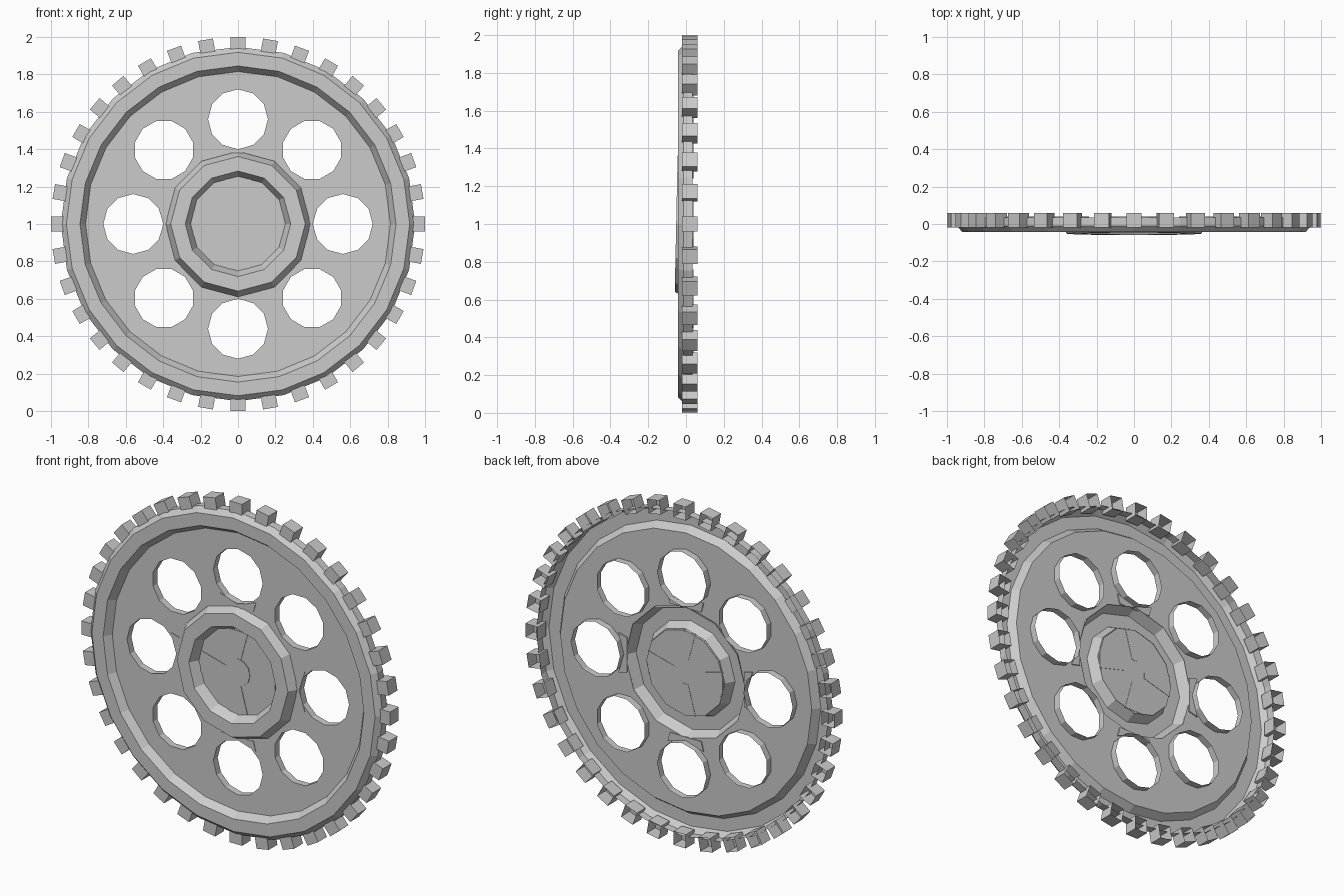
import bpy, bmesh
from math import sin, cos, pi, radians, hypot
from mathutils import Matrix

old = bpy.data.objects.get("Cube")
if old:
    bpy.data.objects.remove(old, do_unlink=True)

CENTRE = Matrix.Translation((0, 0, 1))

grey = bpy.data.materials.new("cast_grey")
grey.use_nodes = True
grey.diffuse_color = (0.6, 0.6, 0.6, 1)
grey.node_tree.nodes["Principled BSDF"].inputs["Base Color"].default_value = grey.diffuse_color


def finish(name, bm, tilt=0):
    """Turn a bmesh into a flat-shaded grey object centred on the wheel axle."""
    bm.transform(CENTRE @ Matrix.Rotation(radians(tilt), 4, 'X'))
    mesh = bpy.data.meshes.new(name)
    bm.to_mesh(mesh)
    bm.free()
    mesh.materials.append(grey)
    ob = bpy.data.objects.new(name, mesh)
    bpy.context.collection.objects.link(ob)
    return ob


def shell(name, profile, sides, tilt=0):
    """Sweep an open (radius, y) profile around the axle."""
    bm = bmesh.new()
    loops = []
    for i in range(sides):
        a = 2 * pi * i / sides
        loops.append([bm.verts.new((r * sin(a), y, r * cos(a))) for r, y in profile])
    for i in range(sides):
        here, there = loops[i], loops[(i + 1) % sides]
        for j in range(len(profile) - 1):
            bm.faces.new((here[j], there[j], there[j + 1], here[j + 1]))
    return finish(name, bm, tilt)


def add_disc(bm, radius, sides, front, back, spin=Matrix(), offset=0):
    """Add a prism along y, moved outward by offset and turned by spin."""
    turn = spin @ Matrix.Translation((0, (front + back) / 2, offset)) @ Matrix.Rotation(pi / 2, 4, 'X')
    bmesh.ops.create_cone(bm, cap_ends=True, segments=sides, radius1=radius,
                          radius2=radius, depth=back - front, matrix=turn)


def spin_y(degrees):
    return Matrix.Rotation(radians(degrees), 4, 'Y')


def add_plate(bm, outline, front, back, spin):
    """Add a thin prism from an (x, z) outline."""
    verts = [bm.verts.new(spin @ Matrix.Translation((x, front, z)).translation) for x, z in outline]
    face = bm.faces.new(verts)
    grown = bmesh.ops.extrude_face_region(bm, geom=[face], use_keep_orig=True)
    moved = [v for v in grown["geom"] if isinstance(v, bmesh.types.BMVert)]
    bmesh.ops.translate(bm, verts=moved, vec=(0, back - front, 0))
    bmesh.ops.recalc_face_normals(bm, faces=bm.faces)


# Web with eight collared holes and an opening for the hub, hollow at the back
bm = bmesh.new()
add_disc(bm, 0.815, 24, 0, 0.04)
web = finish("web_plate", bm)

bm = bmesh.new()
add_disc(bm, 0.388, 12, -0.1, 0.1)
for i in range(8):
    add_disc(bm, 0.16, 12, -0.1, 0.1, spin_y(45 * i), 0.56)
cutter = finish("hole_cutter", bm)
cutter.hide_render = True
mod = web.modifiers.new("holes", 'BOOLEAN')
mod.operation = 'DIFFERENCE'
mod.solver = 'EXACT'
mod.object = cutter
bpy.context.view_layer.objects.active = web
bpy.ops.object.modifier_apply(modifier=mod.name)
bpy.data.objects.remove(cutter, do_unlink=True)

bm = bmesh.new()
bm.from_mesh(web.data)
bm.normal_update()
spare = []
for f in bm.faces:
    c = f.calc_center_median()
    radius = hypot(c.x, c.z - 1)
    edge_wall = abs(f.normal.y) < 0.1 and not 0.39 < radius < 0.78
    if f.normal.y > 0.9 or edge_wall:
        spare.append(f)
bmesh.ops.delete(bm, geom=spare, context='FACES')
bm.to_mesh(web.data)
bm.free()

# Outer rim, hollow at the back
shell("outer_rim", [(0.815, 0), (0.845, -0.042), (0.918, -0.042),
                    (0.947, -0.012), (0.947, 0.035)], 24)

# Slightly tilted hub ring, hollow at the back
shell("hub_ring", [(0.25, 0.006), (0.282, -0.052), (0.36, -0.052), (0.39, 0.006)], 12, -1.2)

# Hub floor and axle cap
bm = bmesh.new()
add_disc(bm, 0.255, 12, 0, 0.004)
finish("hub_floor", bm)
bm = bmesh.new()
add_disc(bm, 0.08, 12, -0.005, 0.002)
finish("axle_cap", bm)

# Four flared spokes, seen inside the hub and between hub and holes
bm = bmesh.new()
s, c = sin(radians(15)), cos(radians(15))
for i in range(4):
    for inner, outer, middle in ((0.07, 0.25, 0.242), (0.392, 0.45, 0.398)):
        outline = [(-inner * s, inner * c), (-outer * s, outer * c), (0, middle),
                   (outer * s, outer * c), (inner * s, inner * c)]
        add_plate(bm, outline, -0.003, 0.006, spin_y(90 * i))
finish("spokes", bm)

# Square teeth, hollow at the back
bm = bmesh.new()
for i in range(36):
    place = spin_y(10 * i) @ Matrix.Translation((0, 0.02, 0.96))
    bmesh.ops.create_cube(bm, size=0.08, matrix=place)
bm.normal_update()
bmesh.ops.delete(bm, geom=[f for f in bm.faces if f.normal.y > 0.9], context='FACES')
finish("teeth", bm)
